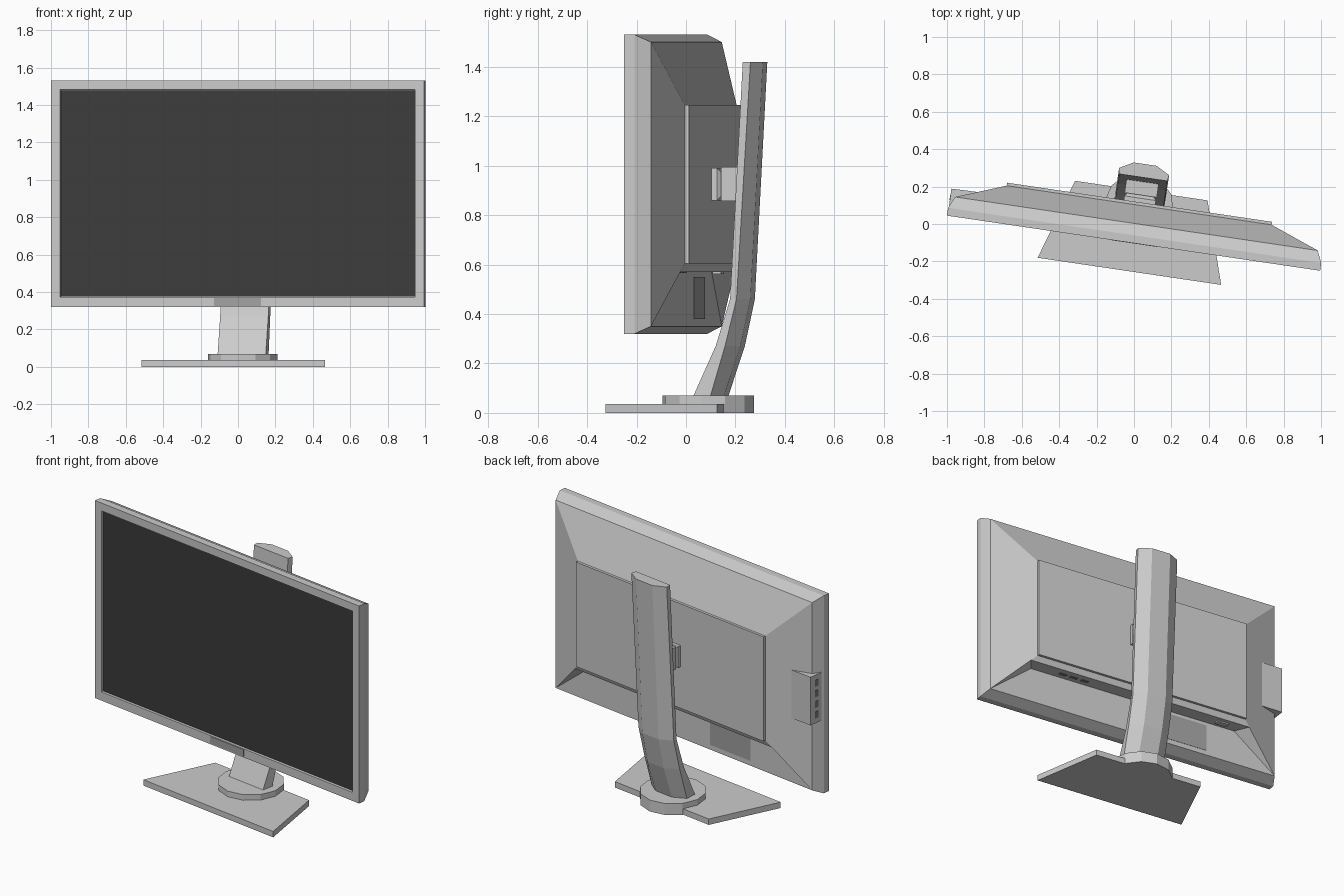
import bpy, bmesh, math
from mathutils import Matrix

if "Cube" in bpy.data.objects:
    bpy.data.objects.remove(bpy.data.objects["Cube"])

# The whole monitor is turned slightly; parts use local (u across, d back, z up)
TURN = Matrix.Translation((-0.0025, -0.1025, 0)) @ Matrix.Rotation(math.radians(-8.4), 4, 'Z')


def material(name, c):
    m = bpy.data.materials.new(name)
    m.diffuse_color = (c, c, c, 1)
    m.use_nodes = True
    m.node_tree.nodes["Principled BSDF"].inputs["Base Color"].default_value = m.diffuse_color
    return m


DARK = material("dark_screen", 0.045)
GREY = material("label_grey", 0.36)
PORT = material("port_grey", 0.2)


def finish(name, bm, mat=None):
    bmesh.ops.recalc_face_normals(bm, faces=bm.faces)
    bm.transform(TURN)
    me = bpy.data.meshes.new(name)
    bm.to_mesh(me)
    bm.free()
    ob = bpy.data.objects.new(name, me)
    bpy.context.collection.objects.link(ob)
    if mat:
        me.materials.append(mat)
    return ob


def loft(name, rings, mat=None):
    """Skin a list of point rings and cap both ends."""
    bm = bmesh.new()
    vs = [[bm.verts.new(p) for p in r] for r in rings]
    n = len(vs[0])
    for a, b in zip(vs, vs[1:]):
        for i in range(n):
            j = (i + 1) % n
            bm.faces.new((a[i], a[j], b[j], b[i]))
    bm.faces.new(vs[0])
    bm.faces.new(vs[-1])
    return finish(name, bm, mat)


def prism(name, outline, z0, z1, mat=None):
    return loft(name, [[(u, d, z) for u, d in outline] for z in (z0, z1)], mat)


def box(name, u0, u1, d0, d1, z0, z1, mat=None):
    return prism(name, [(u0, d0), (u1, d0), (u1, d1), (u0, d1)], z0, z1, mat)


def rect(w, z0, z1, d):
    return [(-w, d, z0), (w, d, z0), (w, d, z1), (-w, d, z1)]


# Housing: bezel, tapered back, raised panel, and a wedge-shaped port recess below
bm = bmesh.new()
profile = [(0.957, 0.375, 1.48, 0.014), (0.96, 0.373, 1.482, 0),
           (1.0085, 0.32, 1.53, 0), (1.0085, 0.32, 1.53, 0.042),
           (0.98, 0.35, 1.50, 0.105), (0.716, 0.605, 1.245, 0.205),
           (0.716, 0.605, 1.245, 0.221)]
rings = [[bm.verts.new(p) for p in rect(*r)] for r in profile]
for k, (a, b) in enumerate(zip(rings, rings[1:])):
    for i in range(4):
        j = (i + 1) % 4
        if k != 4 or i == 2:
            bm.faces.new((a[i], a[j], b[j], b[i]))
a, b = rings[4], rings[5]
hip = [bm.verts.new((s * 0.752, 0.191, 0.57)) for s in (-1, 1)]
inner = [bm.verts.new((s * 0.70, 0.105, 0.57)) for s in (-1, 1)]
bm.faces.new((a[1], a[2], b[2], b[1], hip[1]))
bm.faces.new((a[3], a[0], hip[0], b[0], b[3]))
bm.faces.new((hip[0], hip[1], b[1], b[0]))
bm.faces.new((inner[0], inner[1], hip[1], hip[0]))
bm.faces.new((a[0], a[1], inner[1], inner[0]))
for s in (0, 1):
    bm.faces.new((a[s], hip[s], inner[s]))
bm.faces.new(rings[0])
bm.faces.new(rings[-1])
finish("monitor_housing", bm)

# Screen and plain plates
box("screen", -0.957, 0.957, 0.011, 0.0135, 0.376, 1.479, DARK)
box("front_plate", -0.128, 0.128, -0.0015, 0.002, 0.326, 0.368, GREY)
box("rear_label", -0.51, -0.20, 0.103, 0.107, 0.38, 0.55, GREY)

# Connectors hanging in the port recess
for i in range(3):
    u = 0.33 + i * 0.075
    box(f"video_port_{i + 1}", u, u + 0.05, 0.135, 0.155, 0.566, 0.572, PORT)
box("power_socket", -0.63, -0.55, 0.13, 0.165, 0.562, 0.572)

# Side hub with its sockets
prism("side_hub", [(-0.88, 0.06), (-1.005, 0.055), (-1.006, 0.146), (-0.86, 0.149)], 0.77, 1.065)
for i in range(4):
    z = 0.80 + i * 0.065
    box(f"hub_socket_{i + 1}", -1.0075, -1.004, 0.085, 0.11, z, z + 0.04, PORT)

# Mount between panel and stand
loft("mount_plate", [rect(w, 0.925 - h, 0.925 + h, d) for w, h, d in
                     ((0.085, 0.065, 0.218), (0.085, 0.065, 0.243), (0.07, 0.045, 0.262))])
box("mount_block", -0.087, 0.087, 0.26, 0.36, 0.858, 0.995)

# Stand: flat front, faceted back, bent near the base (z, front, side, back depth)
path = [(0.06, 0.149, 0.221, 0.265), (0.27, 0.244, 0.283, 0.335),
        (0.46, 0.303, 0.330, 0.376), (1.42, 0.355, 0.387, 0.427)]
loft("stand_column", [[(-0.13, f, z), (0.13, f, z), (0.135, s, z),
                       (0.062, b, z), (-0.062, b, z), (-0.135, s, z)] for z, f, s, b in path])

# Foot: collar and tapered plate
prism("stand_collar", [(0.187 * math.cos(i * math.pi / 6), 0.194 + 0.187 * math.sin(i * math.pi / 6))
                       for i in range(12)], 0, 0.07)
prism("base_plate", [(-0.496, -0.152), (0.496, -0.152), (0.358, 0.284), (-0.358, 0.284)], 0, 0.036)
